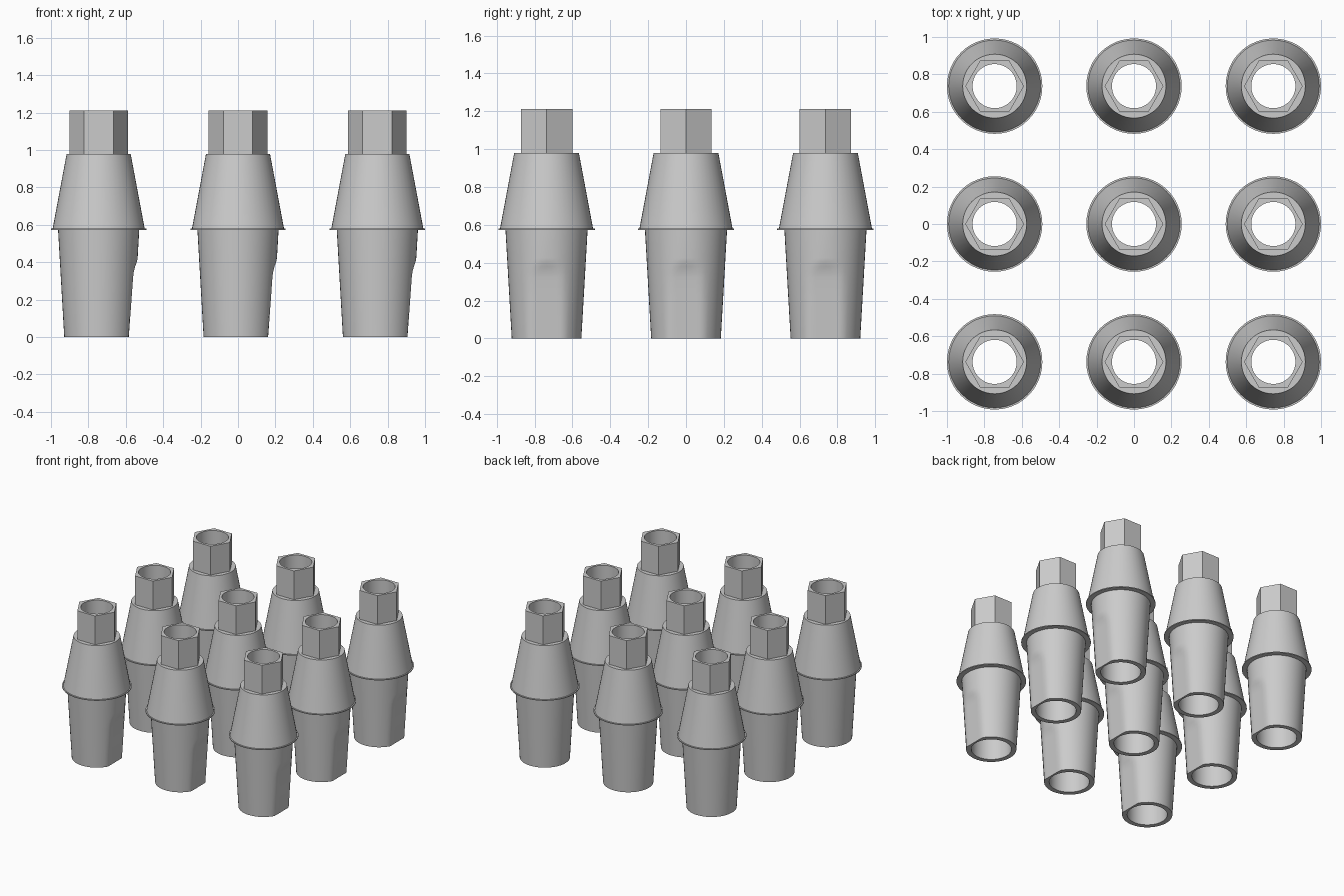
import bpy, bmesh
from math import sin, cos, pi

if "Cube" in bpy.data.objects:
    bpy.data.objects.remove(bpy.data.objects["Cube"])

SEG = 48  # divisible by 6 so the hexagon corners land on vertices


def circle(r):
    return lambda a: (r * cos(a), r * sin(a))


def hexagon(r):
    # hexagon with corners on the x axis
    def point(a):
        d = r * cos(pi / 6) / cos(a % (pi / 3) - pi / 6)
        return d * cos(a), d * sin(a)
    return point


def flatted(r, limit):
    # circle trimmed by a flat on the +x side
    return lambda a: (min(r * cos(a), limit), r * sin(a))


def sleeve_radius(z):
    return 0.184 + 0.033 * z / 0.573


# Tapered sleeve with an anti-rotation flat that curves out near z = 0.42
rings = [(z, flatted(sleeve_radius(z), lim)) for z, lim in
         [(0, 0.161), (0.11, 0.169), (0.22, 0.177), (0.32, 0.184),
          (0.35, 0.188), (0.38, 0.196), (0.405, 0.205), (0.425, 0.25)]]
# Thin flange, shoulder cone, hex drive, then the stepped bore back down
rings += [(0.573, circle(0.217)), (0.573, circle(0.255)), (0.580, circle(0.255)),
          (0.580, circle(0.246)), (0.98, circle(0.171)), (0.98, hexagon(0.157)),
          (1.212, hexagon(0.157)), (1.212, circle(0.118)),
          (0.65, circle(0.118)), (0.60, circle(0.147)), (0, circle(0.147))]

bm = bmesh.new()
loops = []
for z, shape in rings:
    loops.append([bm.verts.new((*shape(2 * pi * i / SEG), z)) for i in range(SEG)])
for k, low in enumerate(loops):
    high = loops[(k + 1) % len(loops)]
    for i in range(SEG):
        j = (i + 1) % SEG
        bm.faces.new((low[i], low[j], high[j], high[i]))
bmesh.ops.recalc_face_normals(bm, faces=bm.faces)
mesh = bpy.data.meshes.new("hex_sleeve")
bm.to_mesh(mesh)
bm.free()

# Three by three grid sharing one mesh
for row in (-1, 0, 1):
    for col in (-1, 0, 1):
        ob = bpy.data.objects.new(f"hex_sleeve_{row + 2}_{col + 2}", mesh)
        ob.location = (col * 0.745, row * 0.737, 0)
        bpy.context.collection.objects.link(ob)

bpy.ops.object.select_all(action='DESELECT')
ob.select_set(True)
bpy.context.view_layer.objects.active = ob
bpy.ops.object.shade_smooth_by_angle(angle=pi / 6)
